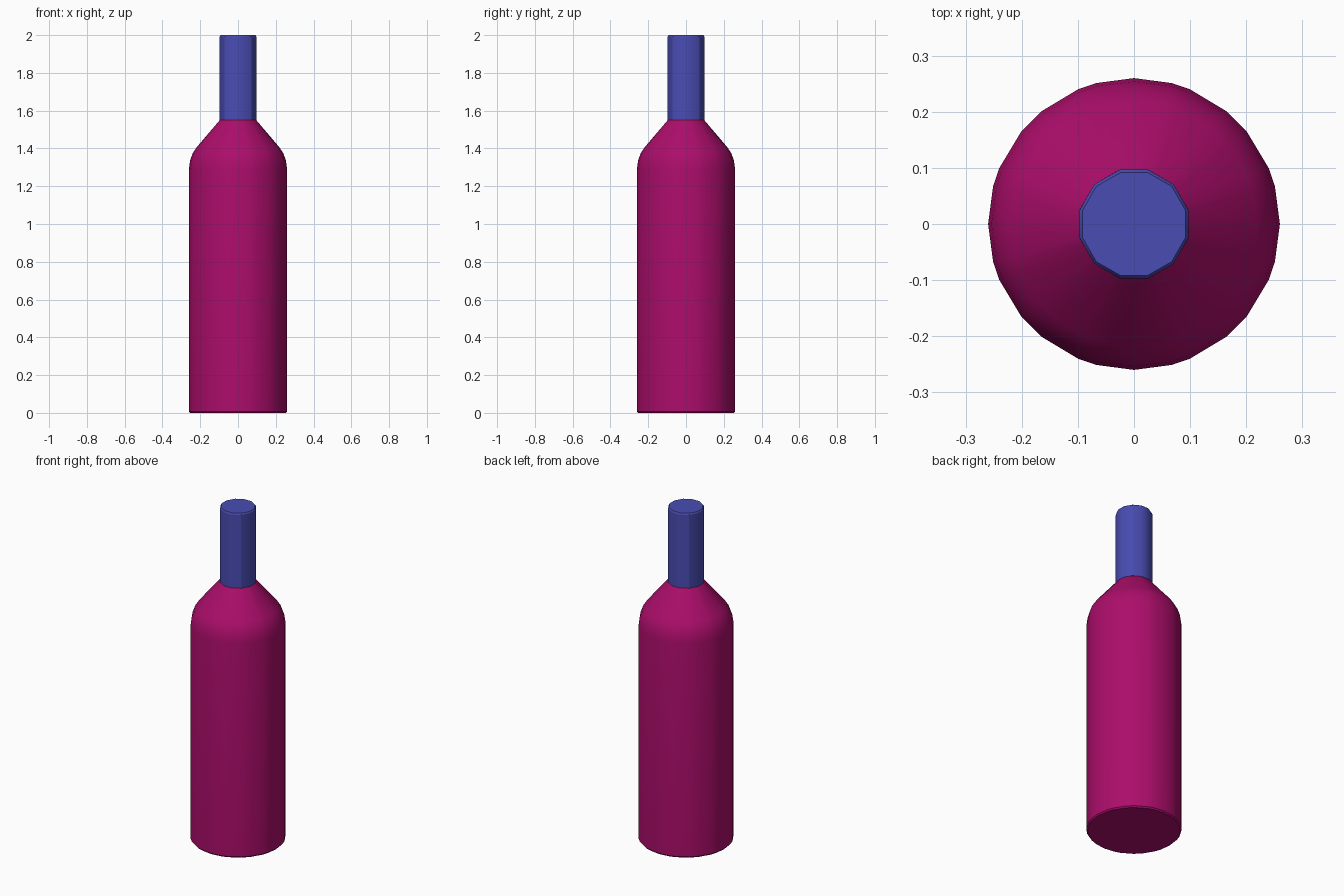
import bpy
import bmesh
from math import cos, radians, sin

old = bpy.data.objects.get("Cube")
if old:
    bpy.data.objects.remove(old, do_unlink=True)


def make_material(name, rgb):
    mat = bpy.data.materials.new(name)
    mat.use_nodes = True
    color = (*rgb, 1)
    mat.diffuse_color = color
    mat.node_tree.nodes["Principled BSDF"].inputs["Base Color"].default_value = color
    return mat


def lathe(name, profile, angles, mat, scale=lambda z, angle: 1):
    """Stack one ring per (radius, height) pair and close both ends."""
    bm = bmesh.new()
    rings = []
    for r, z in profile:
        ring = []
        for a in angles:
            k = r * scale(z, a)
            ring.append(bm.verts.new((k * cos(radians(a)), k * sin(radians(a)), z)))
        rings.append(ring)
    n = len(angles)
    for low, high in zip(rings, rings[1:]):
        for i in range(n):
            j = (i + 1) % n
            bm.faces.new((low[i], low[j], high[j], high[i]))
    bm.faces.new(rings[0][::-1])
    bm.faces.new(rings[-1])
    mesh = bpy.data.meshes.new(name)
    bm.to_mesh(mesh)
    bm.free()
    mesh.materials.append(mat)
    obj = bpy.data.objects.new(name, mesh)
    bpy.context.collection.objects.link(obj)
    bpy.ops.object.select_all(action="DESELECT")
    obj.select_set(True)
    bpy.context.view_layer.objects.active = obj
    bpy.ops.object.shade_smooth_by_angle(angle=radians(30))
    return obj


def full_turn(quarter):
    return [q + a for q in (0, 90, 180, 270) for a in quarter]


wine = make_material("wine red glass", (0.41, 0.004, 0.145))
blue = make_material("blue foil", (0.067, 0.073, 0.45))

NECK_Z = 1.55


def neck_shape(z, angle):
    # The top ring of the shoulder follows the twelve-sided neck
    if z < NECK_Z:
        return 1
    return cos(radians(15)) / cos(radians((angle + 15) % 30 - 15))


# Bottle body with rounded shoulder
body_profile = [(0.253, 0), (0.26, 0.008), (0.26, 1.29), (0.254, 1.335),
                (0.24, 1.375), (0.22, 1.405), (0.1, NECK_Z)]
lathe("bottle_body", body_profile,
      full_turn((0, 15, 22.5, 39.5, 50.5, 67.5, 75)), wine, neck_shape)

# Twelve-sided neck wrap with a small bevel on top
neck_profile = [(0.1, NECK_Z), (0.1, 1.992), (0.095, 2)]
lathe("neck_wrap", neck_profile, full_turn((14.5, 45, 75.5)), blue)
